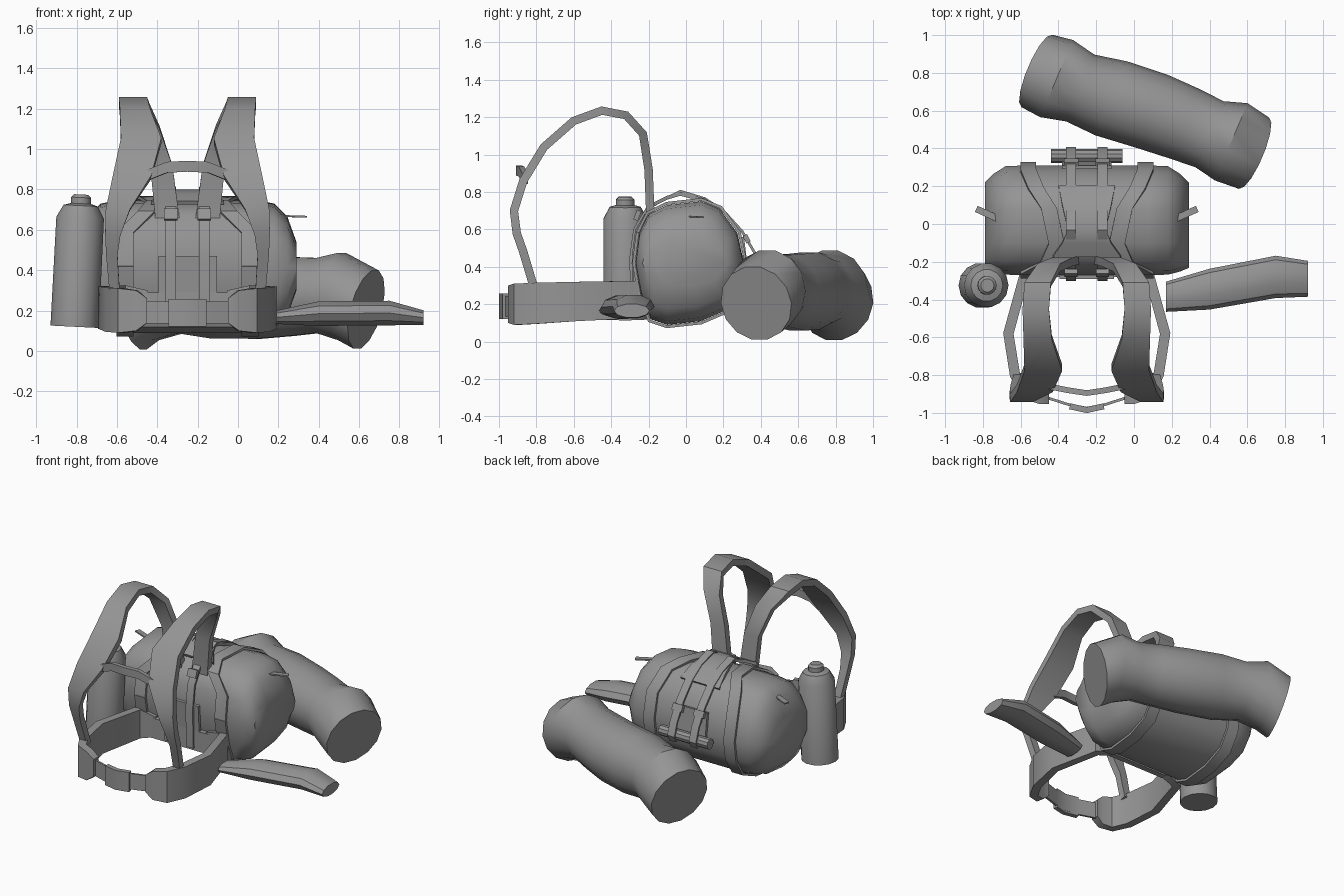
import bpy, bmesh, math
from mathutils import Vector

if "Cube" in bpy.data.objects:
    bpy.data.objects.remove(bpy.data.objects["Cube"])

CX = -0.25  # middle of the pack
X, Z = Vector((1, 0, 0)), Vector((0, 0, 1))

grey = bpy.data.materials.new("plain_grey")
grey.use_nodes = True
COLOUR = (0.3, 0.3, 0.3, 1)
grey.diffuse_color = COLOUR
grey.node_tree.nodes["Principled BSDF"].inputs["Base Color"].default_value = COLOUR


def loft(name, rings, angle=35):
    """Skin a row of equal point rings and cap both ends."""
    bm = bmesh.new()
    rows = [[bm.verts.new(p) for p in ring] for ring in rings]
    n = len(rows[0])
    for a, b in zip(rows, rows[1:]):
        for i in range(n):
            j = (i + 1) % n
            bm.faces.new((a[i], a[j], b[j], b[i]))
    bm.faces.new(rows[0])
    bm.faces.new(rows[-1])
    bmesh.ops.recalc_face_normals(bm, faces=bm.faces)
    mesh = bpy.data.meshes.new(name)
    bm.to_mesh(mesh)
    bm.free()
    mesh.materials.append(grey)
    obj = bpy.data.objects.new(name, mesh)
    bpy.context.collection.objects.link(obj)
    bpy.ops.object.select_all(action='DESELECT')
    obj.select_set(True)
    bpy.context.view_layer.objects.active = obj
    bpy.ops.object.shade_smooth_by_angle(angle=math.radians(angle))


def strap(name, path, across, thick):
    """Sweep a flat rectangle along (x, y, z, half width) points."""
    pts = [Vector(p[:3]) for p in path]
    rings = []
    for i, p in enumerate(pts):
        along = pts[min(i + 1, len(pts) - 1)] - pts[max(i - 1, 0)]
        out = along.cross(across).normalized() * thick / 2
        w = across * path[i][3]
        rings.append([p + w + out, p - w + out, p - w - out, p + w - out])
    loft(name, rings)


def tube(name, stations, facing, sides=12, droop=0):
    """Round body from (centre, radius) stations; droop tilts the two end rings."""
    facing = Vector(facing)
    rings = []
    for i, (c, r) in enumerate(stations):
        tilt = droop if i == 0 else -droop if i == len(stations) - 1 else 0
        along = (facing + Z * tilt).normalized()
        u = along.cross(Vector((0, 1, 0)) if abs(along.z) > 0.7 else Z).normalized()
        v = along.cross(u)
        rings.append([Vector(c) + r * (u * math.cos(t) + v * math.sin(t))
                      for t in (math.tau * k / sides for k in range(sides))])
    loft(name, rings)


# Bag: side profile (y, z) lofted across x, closing toward the ends
profile = [(-.27, .42), (-.25, .58), (-.2, .68), (-.1, .73), (.08, .75), (.18, .71), (.275, .58),
           (.31, .42), (.29, .28), (.22, .17), (.08, .11), (-.1, .09), (-.19, .12), (-.24, .25)]
PY, PZ = -0.1, 0.42
half = [(.33, 1, 1), (.43, .99, .94), (.495, .89, .74), (.54, .78, .36)]
ends = [(-d, a, b) for d, a, b in reversed(half)] + half
loft("bag", [[(CX + d, PY + (y - PY) * a, PZ + (z - PZ) * b) for y, z in profile]
             for d, a, b in ends], 50)

# Lid panel and back panels
strap("lid_panel", [(CX, -.17, .735, .18), (CX, -.1, .77, .13), (CX, -.03, .79, .1),
                    (CX, .1, .755, .13), (CX, .2, .69, .15)], X, .02)
strap("front_pad", [(CX, -.265, .2, .145), (CX, -.28, .47, .145)], X, .02)
strap("rear_panel", [(CX, .3, .56, .13), (CX, .325, .36, .13)], X, .02)

# Bar hung at the rear
tube("rear_bar", [((CX - .19, .36, .38), .036), ((CX + .19, .36, .38), .036)], X, 10)

for s, side in ((1, "left"), (-1, "right")):
    # Band wrapping the bag, narrowing toward the top
    band = []
    for y, z in profile + profile[:1]:
        if z > .6:
            d = .16 + max(0, y) * .5 + max(0, .73 - z) * .9
        else:
            d = .31
        band.append((CX + s * d, y * 1.035, PZ + (z - PZ) * 1.03, .042))
    strap(side + "_bag_band", band, X, .016)

    # Narrow webbing from the front, over the lid, to the rear bar
    web = [(-.29, .17), (-.295, .45), (-.275, .6), (-.21, .71), (-.03, .805), (.1, .765),
           (.2, .7), (.3, .59), (.37, .47), (.4, .38), (.38, .34)]
    strap(side + "_lid_webbing", [(CX + s * .083, y, z, .027) for y, z in web], X, .014)
    strap(side + "_front_buckle", [(CX + s * .083, -.27, .65, .034),
                                   (CX + s * .083, -.25, .7, .034)], X, .025)
    strap(side + "_rear_buckle", [(CX + s * .083, .335, .53, .038),
                                  (CX + s * .083, .315, .57, .038)], X, .025)

    # Shoulder strap
    path = [(.10, -.19, .66, .06), (.13, -.2, .92, .055), (.2, -.23, 1.11, .06),
            (.26, -.32, 1.21, .07), (.27, -.45, 1.235, .07), (.26, -.6, 1.18, .075),
            (.23, -.76, 1.04, .1), (.275, -.87, .86, .095), (.345, -.92, .7, .06),
            (.37, -.905, .58, .038), (.375, -.87, .48, .028), (.36, -.81, .28, .025)]
    strap(side + "_shoulder_strap", [(CX + s * d, y, z, w) for d, y, z, w in path], X, .045)

    # Padded hip belt half
    belt = [(.2, -.25, .23, .07), (.33, -.27, .225, .1), (.415, -.58, .215, .105),
            (.38, -.8, .205, .11), (.325, -.9, .2, .11), (.25, -.925, .2, .1),
            (.2, -.925, .2, .06)]
    strap(side + "_hip_belt", [(CX + s * d, y, z, w) for d, y, z, w in belt], Z, .055)

    # Side pull tab
    strap(side + "_pull_tab", [(CX + s * .43, .01, .67, .018), (CX + s * .585, .08, .665, .018)],
          Vector((-s * .4, .9, 0)), .009)

# Belt webbing and buckle
strap("belt_webbing", [(CX + d, y, .19, .055) for d, y in
                       ((-.24, -.91), (-.1, -.955), (0, -.975), (.1, -.955), (.24, -.91))], Z, .014)
strap("belt_buckle", [(CX + d, y, .19, .068) for d, y in
                      ((-.09, -.965), (0, -.985), (.09, -.965))], Z, .032)
strap("lumbar_pad", [(CX - .22, -.26, .22, .07), (CX + .22, -.26, .22, .07)], Z, .04)

# Chest strap
strap("chest_strap", [(CX + d, y, z, .027) for d, y, z in
                      ((-.2, -.86, .87), (-.1, -.88, .91), (0, -.895, .915),
                       (.1, -.88, .91), (.2, -.86, .87))], Z, .03)

# Bedroll with flared, drooping ends
tube("bedroll", [((-.515, .81, .205), .208), ((-.41, .77, .27), .222), ((-.285, .72, .275), .192),
                 ((-.12, .665, .27), .213), ((.1, .595, .265), .21), ((.27, .53, .27), .2),
                 ((.4, .475, .275), .19), ((.515, .435, .27), .222), ((.635, .375, .205), .205)],
     (.92, -.39, 0), 14, .25)

# Bottle with shoulder, neck and cap
bottle = [(.12, .12), (.66, .118), (.72, .085), (.73, .05), (.76, .05), (.775, .035)]
tube("bottle", [((-.815 + z * .05, -.325, z), r) for z, r in bottle], (.05, 0, 1), 14)

# Sheath at the side
rings = []
for x, y, ry, z, rz in ((.17, -.385, .08, .165, .032), (.4, -.345, .108, .185, .064),
                        (.75, -.28, .112, .188, .064), (.92, -.29, .095, .165, .038)):
    rings.append([(x, y + ry * math.cos(t), z + rz * math.sin(t))
                  for t in (math.tau * k / 10 for k in range(10))])
loft("sheath", rings)
